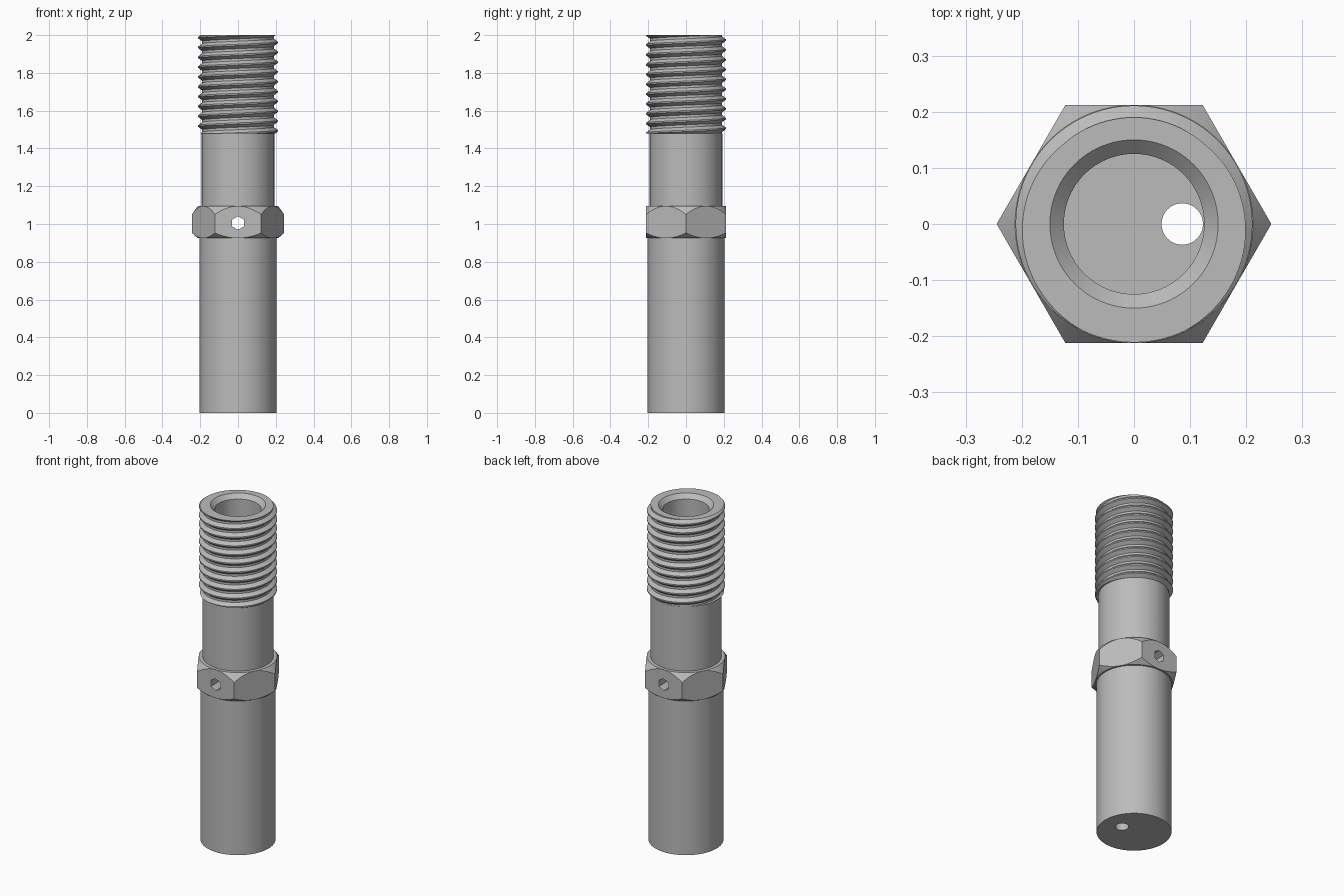
import bpy, bmesh, math
from mathutils import Matrix

cube = bpy.data.objects.get("Cube")
if cube:
    bpy.data.objects.remove(cube, do_unlink=True)

SEGMENTS = 96
PITCH = 0.052
THREAD_LOW, TOP = 1.48, 2.0
ROOT, CREST = 0.190, 0.211
FLOOR = 0.1

steel = bpy.data.materials.new("grey steel")
steel.use_nodes = True
steel.diffuse_color = (0.5, 0.5, 0.5, 1)
steel.node_tree.nodes["Principled BSDF"].inputs["Base Color"].default_value = (0.5, 0.5, 0.5, 1)


def make_object(name, bm):
    bmesh.ops.recalc_face_normals(bm, faces=bm.faces)
    mesh = bpy.data.meshes.new(name)
    bm.to_mesh(mesh)
    bm.free()
    mesh.materials.append(steel)
    obj = bpy.data.objects.new(name, mesh)
    bpy.context.collection.objects.link(obj)
    return obj


def lathe(name, outline):
    """Sweep an outline of (radius, z), which may vary with the angle, round z."""
    bm = bmesh.new()
    columns = []
    for i in range(SEGMENTS + 1):
        a = math.tau * i / SEGMENTS
        columns.append([bm.verts.new((r * math.cos(a), r * math.sin(a), z))
                        for r, z in outline(a)])
    for left, right in zip(columns, columns[1:]):
        for j in range(len(left) - 1):
            bm.faces.new((left[j], right[j], right[j + 1], left[j + 1]))
    bmesh.ops.remove_doubles(bm, verts=bm.verts, dist=1e-5)
    return make_object(name, bm)


def thread_radius(z, a):
    """Thread profile: flat crest, sloped flanks, flat root."""
    turns = (z - TOP) / PITCH - a / math.tau - 0.25
    d = abs(turns - round(turns))
    t = min(max((d - 0.07) / 0.31, 0), 1)
    return CREST + (ROOT - CREST) * t


def body_outline(a):
    pts = [(0, 0), (0.203, 0), (0.203, 1.0), (0.192, 1.0), (0.192, THREAD_LOW)]
    crest = TOP + PITCH * (0.25 + a / math.tau)
    for k in range(-13, 3):
        for d in (-0.38, -0.07, 0.07, 0.38):
            z = min(max(crest + PITCH * (k + d), THREAD_LOW), TOP)
            pts.append((thread_radius(z, a), z))
    return pts + [(0.15, TOP), (0.125, TOP - 0.025), (0.125, FLOOR), (0, FLOOR)]


def collar_outline(a):
    """Hexagonal ring with conical chamfers above and below."""
    flat = 0.212
    r = flat / math.cos((a % (math.pi / 3)) - math.pi / 6)
    rise = r - flat
    return [(0.16, 0.925), (flat, 0.925), (r, 0.925 + rise * 0.85),
            (r, 1.095 - rise * 1.35), (flat, 1.095), (0.16, 1.095), (0.16, 0.925)]


def cutter(name, sides, radius, depth, matrix):
    bm = bmesh.new()
    bmesh.ops.create_cone(bm, cap_ends=True, segments=sides, radius1=radius,
                          radius2=radius, depth=depth, matrix=matrix)
    obj = make_object(name, bm)
    obj.hide_render = True
    return obj


def cut(obj, tool):
    mod = obj.modifiers.new("hole", 'BOOLEAN')
    mod.operation = 'DIFFERENCE'
    mod.solver = 'EXACT'
    mod.object = tool
    bpy.context.view_layer.objects.active = obj
    bpy.ops.object.modifier_apply(modifier=mod.name)


# Hollow threaded shank and hexagonal collar
body = lathe("threaded_shank", body_outline)
collar = lathe("hex_collar", collar_outline)

# Cross hole through the collar, off-centre hole through the floor
cross = cutter("cross_hole_cutter", 6, 0.036, 1,
               Matrix.Translation((0, 0, 1.005)) @ Matrix.Rotation(math.pi / 2, 4, 'X'))
drain = cutter("floor_hole_cutter", 32, 0.037, 0.4, Matrix.Translation((0.086, 0, FLOOR / 2)))
cut(body, cross)
cut(collar, cross)
cut(body, drain)
for tool in (cross, drain):
    bpy.data.objects.remove(tool, do_unlink=True)

bpy.ops.object.select_all(action='DESELECT')
for obj in (body, collar):
    obj.select_set(True)
bpy.context.view_layer.objects.active = body
bpy.ops.object.shade_smooth_by_angle(angle=math.radians(28))
